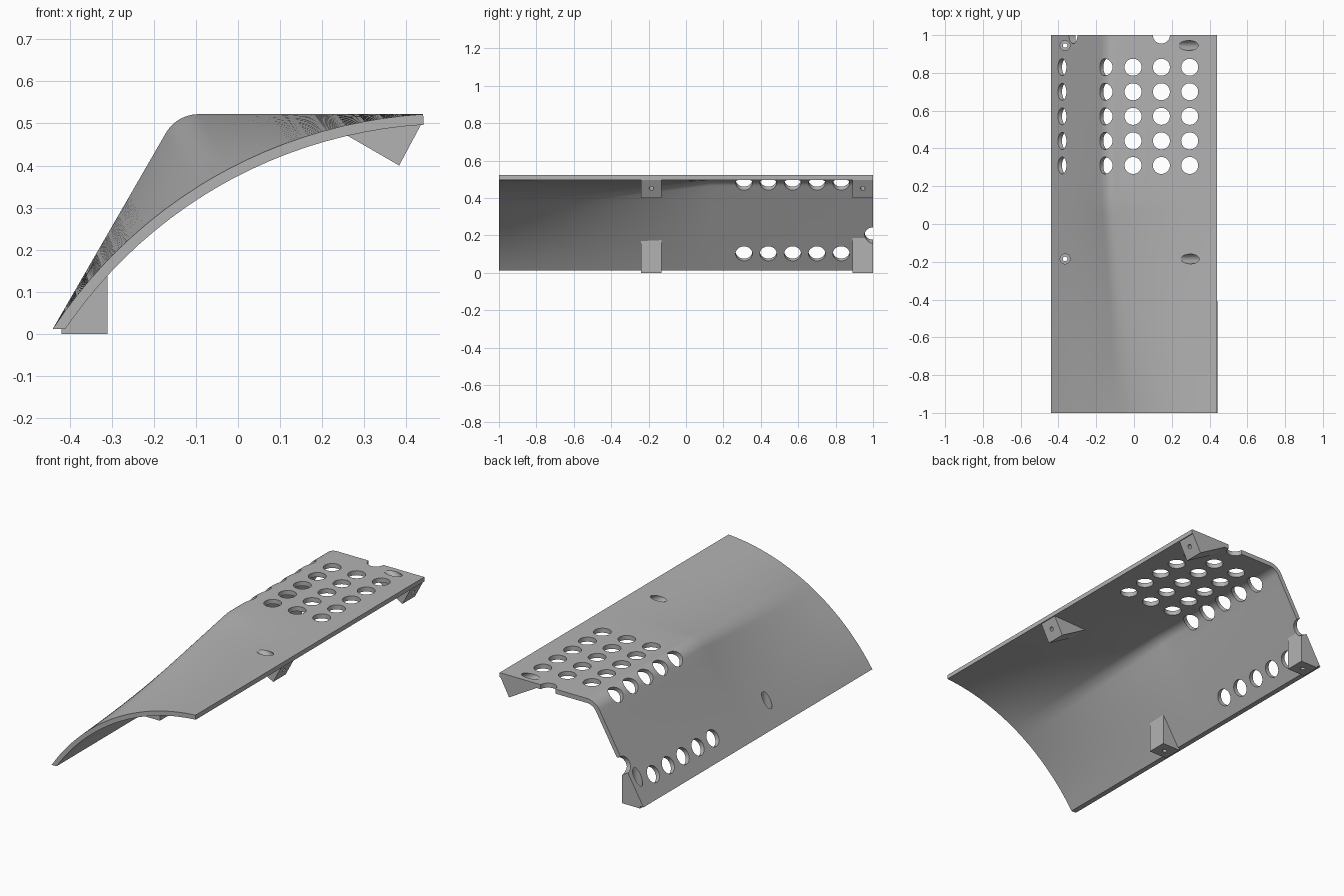
import bpy, bmesh, math
from mathutils import Vector

cube = bpy.data.objects.get("Cube")
if cube:
    bpy.data.objects.remove(cube)

grey = bpy.data.materials.new("plain grey")
grey.use_nodes = True
grey.diffuse_color = (0.45, 0.45, 0.45, 1)
grey.node_tree.nodes["Principled BSDF"].inputs["Base Color"].default_value = (0.45, 0.45, 0.45, 1)

THICK = 0.025
LEFT, RIGHT = Vector((-0.44, 0.012)), Vector((0.44, 0.522))
SLOPE = math.radians(60)
LOFT_END = 0.13
HOLE_R = 0.045


def make_object(name, bm):
    bmesh.ops.recalc_face_normals(bm, faces=bm.faces)
    mesh = bpy.data.meshes.new(name)
    bm.to_mesh(mesh)
    bm.free()
    obj = bpy.data.objects.new(name, mesh)
    bpy.context.collection.objects.link(obj)
    mesh.materials.append(grey)
    return obj


def sweep(name, rings, ys):
    """Skin closed xz rings placed along y, with end caps."""
    bm = bmesh.new()
    loops = [[bm.verts.new((p[0], y, p[1])) for p in ring] for ring, y in zip(rings, ys)]
    n = len(loops[0])
    for a, b in zip(loops, loops[1:]):
        for i in range(n):
            j = (i + 1) % n
            bm.faces.new((a[i], a[j], b[j], b[i]))
    bm.faces.new(loops[0])
    bm.faces.new(loops[-1])
    return make_object(name, bm)


# Bent profile: slanted side, rounded corner, flat top; as (point, angle)
def bent_profile():
    radius = 0.09
    tangent = radius * math.tan(SLOPE / 2)
    corner = Vector((LEFT.x + (RIGHT.y - LEFT.y) / math.tan(SLOPE), RIGHT.y))
    along = Vector((math.cos(SLOPE), math.sin(SLOPE)))
    start = corner - along * tangent
    centre = corner + Vector((tangent, -radius))
    pts = [(LEFT.lerp(start, i / 10), SLOPE) for i in range(10)]
    for i in range(13):
        a = SLOPE * (1 - i / 12)
        pts.append((centre + radius * Vector((-math.sin(a), math.cos(a))), a))
    flat = pts[-1][0]
    pts += [(flat.lerp(RIGHT, i / 10), 0) for i in range(1, 11)]
    return pts


# Curved profile: one circular arc, sampled at the same length fractions
def arc_profile(fractions):
    chord = RIGHT - LEFT
    half, sag = chord.length / 2, 0.12
    radius = (half ** 2 + sag ** 2) / (2 * sag)
    tilt = math.atan2(chord.y, chord.x)
    spread = math.asin(half / radius)
    normal = Vector((-math.sin(tilt), math.cos(tilt)))
    centre = (LEFT + RIGHT) / 2 - normal * (radius - sag)
    pts = []
    for f in fractions:
        a = tilt + spread * (1 - 2 * f)
        pts.append((centre + radius * Vector((-math.sin(a), math.cos(a))), a))
    return pts


def thicken(profile):
    outer = [p for p, a in profile]
    inner = [p + THICK * Vector((math.sin(a), -math.cos(a))) for p, a in profile]
    a = profile[0][1]
    inner[0] = LEFT + Vector((THICK / math.sin(a), 0))
    return outer + inner[::-1]


bent = bent_profile()
lengths = [0]
for (p, _), (q, _) in zip(bent, bent[1:]):
    lengths.append(lengths[-1] + (q - p).length)
arc_ring = thicken(arc_profile([d / lengths[-1] for d in lengths]))
bent_ring = thicken(bent)

STEPS = 16
rings = [[p.lerp(q, i / STEPS) for p, q in zip(arc_ring, bent_ring)] for i in range(STEPS + 1)]
ys = [-1 + (1 + LOFT_END) * i / STEPS for i in range(STEPS + 1)]
parts = [sweep("curved_shell", rings + [bent_ring], ys + [1])]

# Mounting blocks under both long edges
left_block = [(-0.42, 0), (-0.31, 0), (-0.31, 0.19), (-0.42, 0.03)]
right_block = [(0.383, 0.40), (0.438, 0.503), (0.215, 0.497)]
for place, y in (("front", -0.24), ("back", 0.89)):
    for side, ring in (("left", right_block), ("right", left_block)):
        parts.append(sweep(f"{place}_{side}_mount", [ring, ring], [y, y + 0.11]))


# Cutters: cylinders along an axis in the xz plane
def drill(bm, x, y, z, axis, radius, start, end):
    axis = Vector((axis[0], 0, axis[1])).normalized()
    rot = axis.to_track_quat('Z', 'Y').to_matrix().to_4x4()
    rot.translation = Vector((x, y, z)) + axis * (start + end) / 2
    bmesh.ops.create_cone(bm, cap_ends=True, segments=32, radius1=radius,
                          radius2=radius, depth=end - start, matrix=rot)


UP, OUT = (0, 1), (-math.sin(SLOPE), math.cos(SLOPE))
wide, thin = bmesh.new(), bmesh.new()
for row in range(5):
    y = 0.31 + 0.13 * row
    for x in (-0.005, 0.145, 0.295):
        drill(wide, x, y, 0.51, UP, HOLE_R, -0.06, 0.06)
    drill(wide, -0.147, y, 0.49, (-1, 1), HOLE_R, -0.06, 0.06)
    drill(wide, -0.375, y, 0.112, OUT, HOLE_R, -0.06, 0.06)
# Half-round notches in the back edge
drill(wide, 0.145, 1, 0.51, UP, HOLE_R, -0.06, 0.06)
drill(wide, -0.32, 1, 0.215, OUT, HOLE_R, -0.06, 0.06)
# Counterbored screw holes through the blocks
for y in (-0.185, 0.945):
    for x, z, axis in ((-0.365, 0, UP), (0.41, 0.452, OUT)):
        drill(wide, x, y, z, axis, 0.026, 0.04, 0.3)
        drill(thin, x, y, z, axis, 0.012, -0.05, 0.1)

cutters = [make_object("wide_hole_cutter", wide), make_object("thin_hole_cutter", thin)]
for c in cutters:
    c.hide_render = True
for part in parts:
    bpy.ops.object.select_all(action='DESELECT')
    part.select_set(True)
    bpy.context.view_layer.objects.active = part
    for c in cutters:
        mod = part.modifiers.new("holes", 'BOOLEAN')
        mod.operation = 'DIFFERENCE'
        mod.solver = 'EXACT'
        mod.object = c
        bpy.ops.object.modifier_apply(modifier=mod.name)
    bpy.ops.object.shade_smooth_by_angle(angle=math.radians(30))
for c in cutters:
    bpy.data.objects.remove(c)
